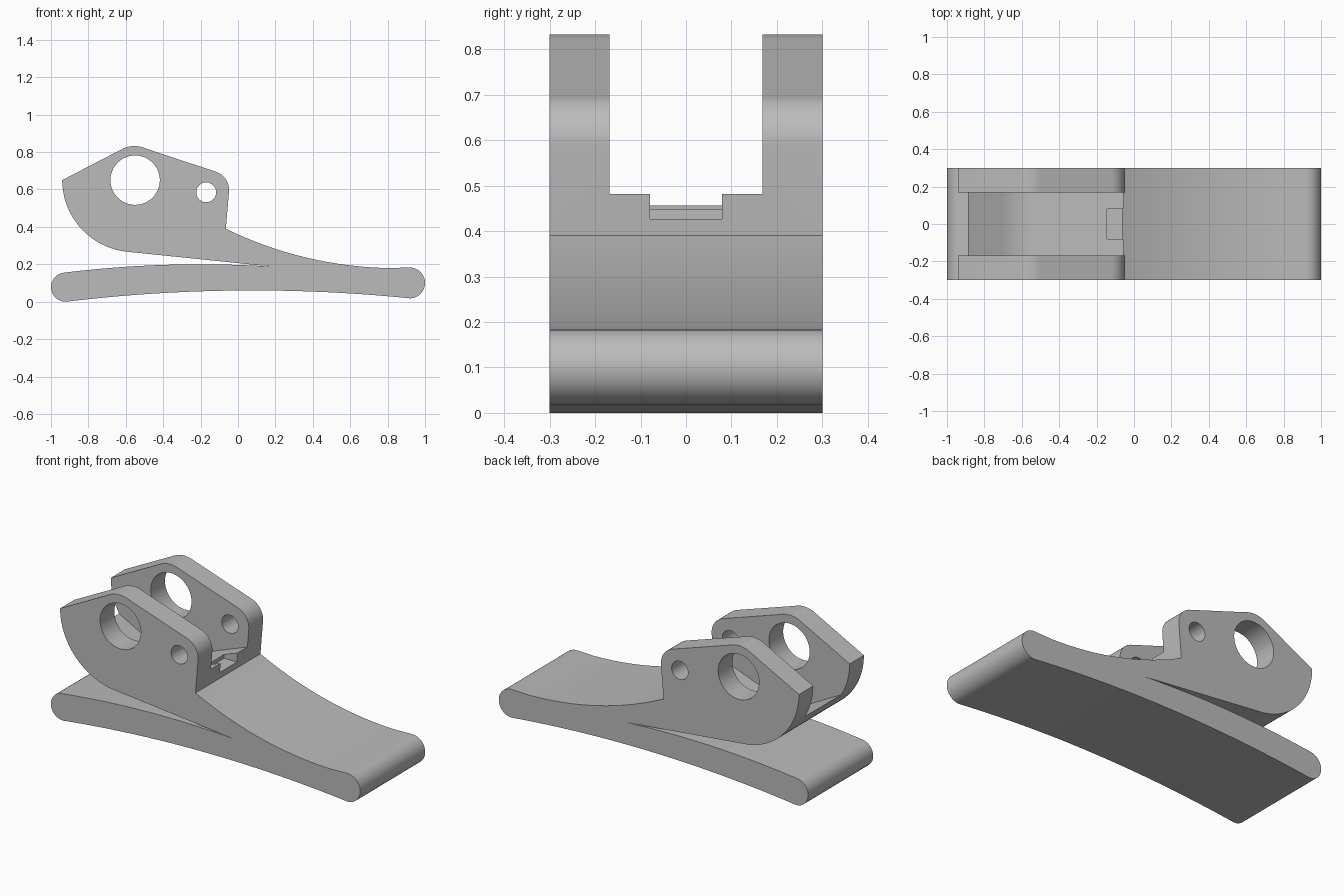
import bpy, bmesh, math
from mathutils import Vector

old = bpy.data.objects.get("Cube")
if old:
    bpy.data.objects.remove(old, do_unlink=True)

grey = bpy.data.materials.new("plain grey")
grey.use_nodes = True
grey.diffuse_color = (0.5, 0.5, 0.5, 1)
grey.node_tree.nodes["Principled BSDF"].inputs["Base Color"].default_value = (0.5, 0.5, 0.5, 1)


def arc(a, b, c, n=16):
    """Points on the circle from a through b to c, leaving out c."""
    (ax, az), (bx, bz), (cx, cz) = a, b, c
    d = 2 * (ax * (bz - cz) + bx * (cz - az) + cx * (az - bz))
    sa, sb, sc = (p[0] ** 2 + p[1] ** 2 for p in (a, b, c))
    ox = (sa * (bz - cz) + sb * (cz - az) + sc * (az - bz)) / d
    oz = (sa * (cx - bx) + sb * (ax - cx) + sc * (bx - ax)) / d
    r = math.hypot(ax - ox, az - oz)
    t0 = math.atan2(az - oz, ax - ox)
    tb = (math.atan2(bz - oz, bx - ox) - t0) % math.tau
    tc = (math.atan2(cz - oz, cx - ox) - t0) % math.tau
    sweep = tc if tb < tc else tc - math.tau
    return [(ox + r * math.cos(t0 + sweep * i / n),
             oz + r * math.sin(t0 + sweep * i / n)) for i in range(n)]


def circle(x, z, r, n=64):
    return [(x + r * math.cos(math.tau * i / n), z + r * math.sin(math.tau * i / n))
            for i in range(n)]


def extrude(name, outline, half_width):
    """Side outline extruded evenly across y."""
    bm = bmesh.new()
    face = bm.faces.new([bm.verts.new((x, -half_width, z)) for x, z in outline])
    new = bmesh.ops.extrude_face_region(bm, geom=[face])["geom"]
    bmesh.ops.translate(bm, verts=[v for v in new if isinstance(v, bmesh.types.BMVert)],
                        vec=Vector((0, 2 * half_width, 0)))
    bmesh.ops.recalc_face_normals(bm, faces=bm.faces)
    mesh = bpy.data.meshes.new(name)
    bm.to_mesh(mesh)
    bm.free()
    obj = bpy.data.objects.new(name, mesh)
    bpy.context.collection.objects.link(obj)
    mesh.materials.append(grey)
    return obj


# Lever body: curved base, slit, and raised bracket in one side outline
left_top, left_low = (-0.925, 0.156), (-0.92, 0.0)
right_low, right_top = (0.92, 0.018), (0.92, 0.183)
heel, slit_tip = (-0.6, 0.268), (0.18, 0.188)
outline = (
    arc(left_top, (-1, 0.078), left_low)
    + arc(left_low, (0.02, 0.06), right_low, 32)
    + arc(right_low, (1, 0.1), right_top, 24)
    + [right_top]
    + arc((0.8, 0.18), (0.4, 0.228), (-0.065, 0.39), 32)
    + [(-0.065, 0.39)]
    + arc((-0.048, 0.59), (-0.066, 0.655), (-0.125, 0.697))
    + arc((-0.49, 0.818), (-0.55, 0.832), (-0.617, 0.818))
    + arc((-0.94, 0.65), (-0.83, 0.382), heel, 32)
    + [heel]
    + arc(slit_tip, (-0.2, 0.2), left_top, 32)
)
lever = extrude("lever_body", outline, 0.3)

# Cutters: channel between the lugs, end notch, and two cross holes
channel = ([(-1.2, 1.0), (-1.2, 0.625), (-0.89, 0.458)]
           + arc((-0.707, 0.36), (-0.57, 0.321), (-0.436, 0.34), 20)
           + [(-0.436, 0.34), (-0.048, 0.485), (0.1, 0.54), (0.1, 1.0)])
notch = [(-0.145, 0.427), (0.0, 0.427), (0.0, 0.6), (-0.145, 0.6)]
cutters = [
    extrude("channel_cutter", channel, 0.168),
    extrude("notch_cutter", notch, 0.079),
    extrude("large_hole_cutter", circle(-0.55, 0.65, 0.132), 0.4),
    extrude("small_hole_cutter", circle(-0.17, 0.585, 0.053), 0.4),
]
bpy.context.view_layer.objects.active = lever
for cutter in cutters:
    cutter.hide_render = True
    mod = lever.modifiers.new("cut", "BOOLEAN")
    mod.operation = "DIFFERENCE"
    mod.solver = "EXACT"
    mod.object = cutter
    bpy.ops.object.modifier_apply(modifier=mod.name)
    bpy.data.objects.remove(cutter, do_unlink=True)

# Smooth curved walls, crisp corners
bpy.ops.object.select_all(action="DESELECT")
lever.select_set(True)
bpy.ops.object.shade_smooth_by_angle(angle=math.radians(25))
